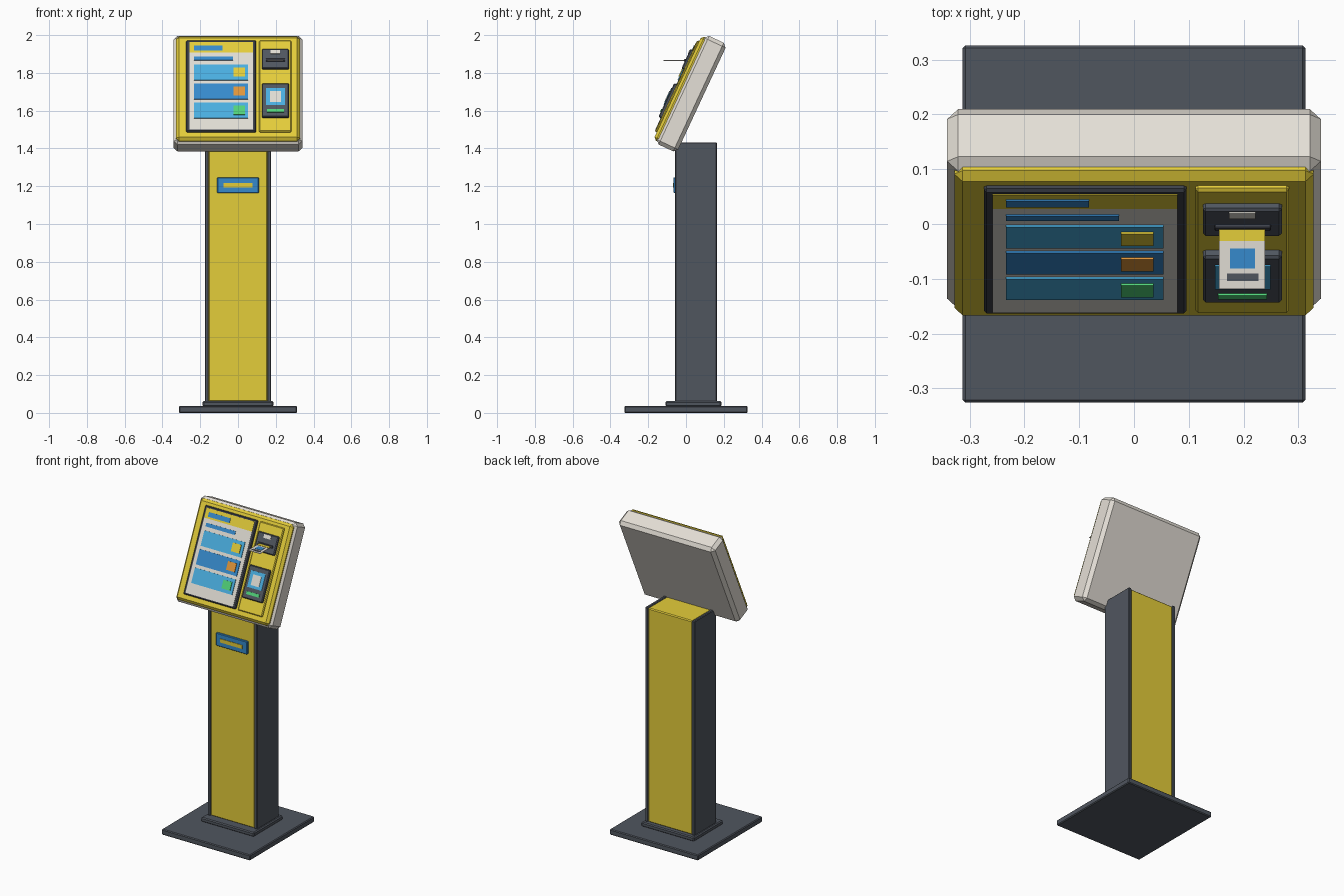
import bpy, bmesh, math
from mathutils import Matrix, Vector

cube = bpy.data.objects.get("Cube")
if cube:
    bpy.data.objects.remove(cube, do_unlink=True)


def material(name, rgb):
    lin = [((c / 255 + 0.055) / 1.055) ** 2.4 for c in rgb] + [1.0]
    m = bpy.data.materials.new(name)
    m.use_nodes = True
    m.diffuse_color = lin
    m.node_tree.nodes["Principled BSDF"].inputs["Base Color"].default_value = lin
    return m


YELLOW = material("yellow paint", (228, 205, 58))
SLATE = material("slate grey", (80, 86, 95))
CHARCOAL = material("charcoal", (62, 66, 75))
SHELL = material("warm white shell", (229, 224, 215))
WHITE = material("paper white", (224, 220, 212))
SKY = material("sky blue", (74, 174, 224))
BLUE = material("mid blue", (54, 138, 204))
ORANGE = material("orange", (224, 150, 58))
GREEN = material("green", (82, 212, 122))

# Head frame: leans back, local -y points out of the screen
HEAD = Matrix.Translation((0, 0.0275, 1.69)) @ Matrix.Rotation(math.radians(-25), 4, "X")


def box(name, xs, ys, zs, mat, bevel=0.0, frame=Matrix()):
    """Box between the given limits, with optional chamfered edges."""
    lo, hi = Vector((xs[0], ys[0], zs[0])), Vector((xs[1], ys[1], zs[1]))
    bm = bmesh.new()
    bmesh.ops.create_cube(bm, size=1)
    bmesh.ops.scale(bm, vec=hi - lo, verts=bm.verts)
    bmesh.ops.translate(bm, vec=(lo + hi) / 2, verts=bm.verts)
    if bevel:
        bmesh.ops.bevel(bm, geom=bm.edges[:], offset=bevel, segments=1,
                        profile=0.5, affect="EDGES")
    mesh = bpy.data.meshes.new(name)
    bm.to_mesh(mesh)
    bm.free()
    mesh.materials.append(mat)
    obj = bpy.data.objects.new(name, mesh)
    obj.matrix_world = frame
    bpy.context.collection.objects.link(obj)
    return obj


def panel(name, xs, vs, depth, mat, bevel=0.0):
    """Part on the tilted head: width, height along the slope, outward depth."""
    return box(name, xs, (-depth[1], -depth[0]), vs, mat, bevel, HEAD)


# Stand
box("base_plate", (-0.313, 0.313), (-0.326, 0.326), (0, 0.036), SLATE, 0.005)
box("post_collar", (-0.187, 0.187), (-0.108, 0.187), (0.034, 0.062), SLATE, 0.006)
box("post_body", (-0.158, 0.158), (-0.053, 0.159), (0.06, 1.428), YELLOW, 0.006)
for side, s in (("left", 1), ("right", -1)):
    box(f"post_side_{side}", sorted((s * 0.155, s * 0.175)), (-0.058, 0.164),
        (0.06, 1.432), SLATE, 0.004)
box("post_badge", (-0.11, 0.11), (-0.066, -0.05), (1.165, 1.247), BLUE, 0.003)
box("post_badge_stripe", (-0.078, 0.078), (-0.069, -0.064), (1.194, 1.218), YELLOW)

# Head shell and front bezel
panel("head_shell", (-0.341, 0.341), (-0.317, 0.317), (-0.0625, 0.0625), SHELL, 0.02)
panel("head_bezel", (-0.328, 0.328), (-0.305, 0.303), (0.04, 0.079), YELLOW, 0.015)

# Screen and its painted layout
panel("screen_frame", (-0.274, 0.096), (-0.263, 0.27), (0.07, 0.090), CHARCOAL, 0.005)
panel("screen_face", (-0.258, 0.079), (-0.252, 0.198), (0.085, 0.092), WHITE)
panel("screen_header", (-0.258, 0.079), (0.198, 0.258), (0.085, 0.092), YELLOW)
panel("screen_title", (-0.234, -0.082), (0.209, 0.237), (0.090, 0.095), BLUE)
panel("screen_subtitle", (-0.234, -0.027), (0.151, 0.173), (0.090, 0.095), BLUE)
rows = [(SKY, YELLOW), (BLUE, ORANGE), (SKY, GREEN)]
for i, (row_mat, button_mat) in enumerate(rows):
    v = 0.081 - i * 0.1115
    panel(f"screen_row_{i + 1}", (-0.234, 0.054), (v - 0.046, v + 0.046),
          (0.090, 0.096), row_mat)
    panel(f"screen_button_{i + 1}", (-0.024, 0.036), (v - 0.026, v + 0.026),
          (0.094, 0.100), button_mat)

# Service panel with printer and card reader
panel("service_panel", (0.112, 0.283), (-0.263, 0.27), (0.07, 0.089), YELLOW, 0.005)
panel("printer_housing", (0.126, 0.27), (0.1, 0.214), (0.08, 0.103), SLATE, 0.005)
panel("printer_label", (0.173, 0.222), (0.184, 0.207), (0.10, 0.106), WHITE)
panel("printer_slot", (0.147, 0.25), (0.139, 0.154), (0.10, 0.110), CHARCOAL, 0.002)
panel("reader_housing", (0.126, 0.27), (-0.184, 0.013), (0.08, 0.105), SLATE, 0.005)
panel("reader_glow", (0.148, 0.249), (-0.116, -0.016), (0.10, 0.108), SKY)
panel("reader_pad", (0.17, 0.228), (-0.1, -0.036), (0.105, 0.111), WHITE)
panel("reader_light", (0.153, 0.243), (-0.158, -0.14), (0.10, 0.109), GREEN)

# Printed ticket held level in the slot
box("ticket", (0.155, 0.239), (-0.119, 0.0), (1.864, 1.867), WHITE)
marks = [("band", (0.155, 0.239), (-0.031, -0.009), YELLOW),
         ("square", (0.175, 0.221), (-0.081, -0.045), BLUE),
         ("strip", (0.17, 0.227), (-0.104, -0.09), SLATE)]
for name, xs, ys, mat in marks:
    box(f"ticket_{name}", xs, ys, (1.866, 1.869), mat)
